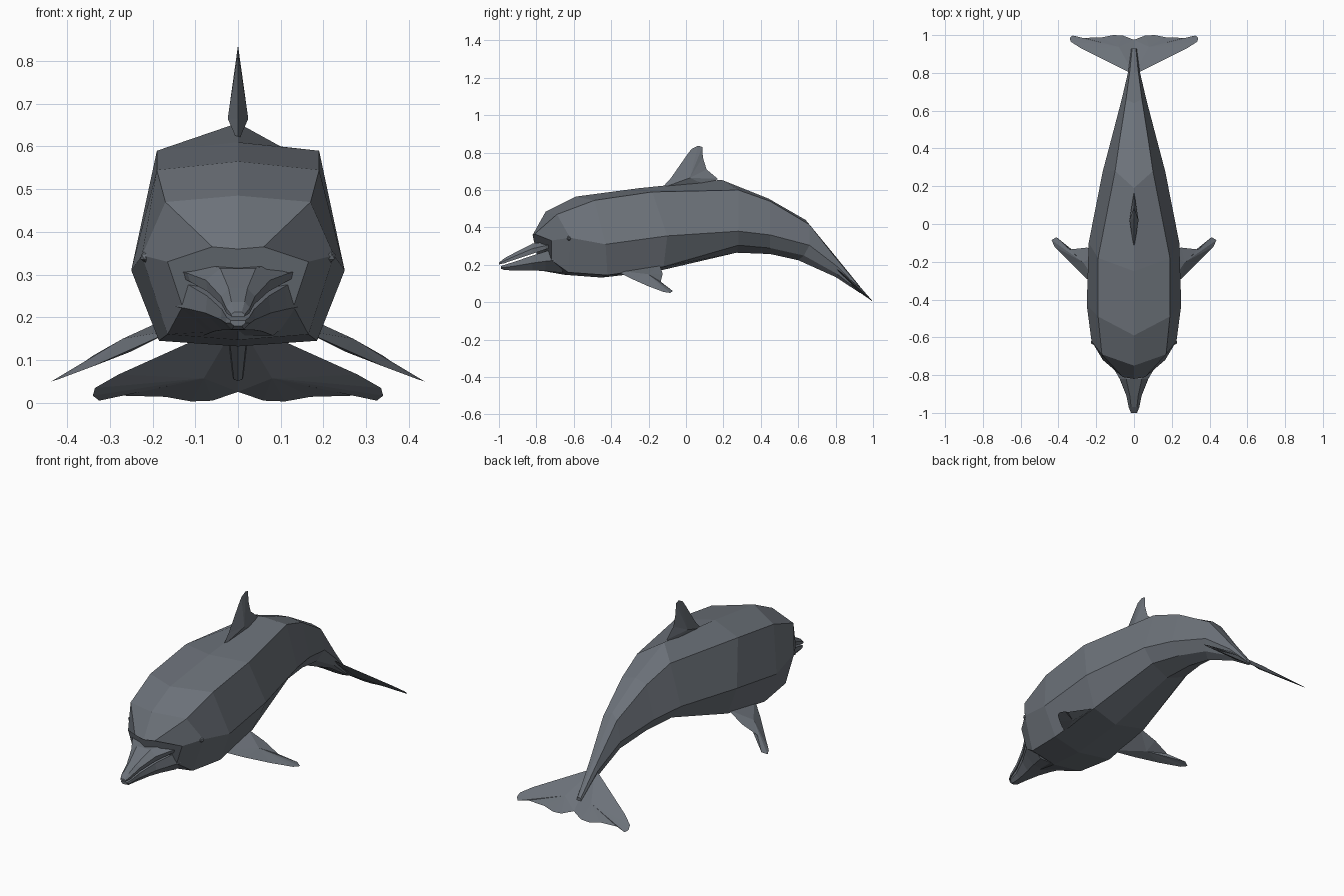
import bpy
import bmesh
from mathutils import Vector

cube = bpy.data.objects.get("Cube")
if cube:
    bpy.data.objects.remove(cube, do_unlink=True)

# One slate grey skin colour
GREY = (0.15, 0.168, 0.193, 1.0)
skin = bpy.data.materials.new("slate grey skin")
skin.use_nodes = True
skin.diffuse_color = GREY
shader = skin.node_tree.nodes["Principled BSDF"]
shader.inputs["Base Color"].default_value = GREY
shader.inputs["Roughness"].default_value = 0.7


def finish(name, bm):
    """Turn a bmesh into a named object with outward normals."""
    bmesh.ops.recalc_face_normals(bm, faces=bm.faces[:])
    mesh = bpy.data.meshes.new(name)
    bm.to_mesh(mesh)
    bm.free()
    mesh.materials.append(skin)
    obj = bpy.data.objects.new(name, mesh)
    bpy.context.scene.collection.objects.link(obj)
    return obj


def flip(point):
    return (-point[0], point[1], point[2])


def loft(name, rings):
    """Skin a series of closed rings and cap both ends."""
    bm = bmesh.new()
    loops = [[bm.verts.new(p) for p in ring] for ring in rings]
    count = len(loops[0])
    for a, b in zip(loops, loops[1:]):
        for i in range(count):
            j = (i + 1) % count
            bm.faces.new((a[i], a[j], b[j], b[i]))
    bm.faces.new(loops[0])
    bm.faces.new(loops[-1])
    return finish(name, bm)


def fin(name, outline, centre, thickness):
    """Thin lens shaped blade: an outline fanned to a raised centre on each side."""
    bm = bmesh.new()
    edge = [bm.verts.new(p) for p in outline]
    mid = Vector(centre)
    normal = Vector()
    for p, q in zip(outline, outline[1:] + outline[:1]):
        normal += (Vector(p) - mid).cross(Vector(q) - mid)
    normal.normalize()
    for side in (-1, 1):
        peak = bm.verts.new(mid + normal * thickness * side)
        for i, v in enumerate(edge):
            bm.faces.new((v, edge[(i + 1) % len(edge)], peak))
    return finish(name, bm)


# Body: long edge lines running from forehead to tail
spine = [(0, -.82, .36), (0, -.75, .485), (0, -.59, .565), (0, -.25, .61), (0, .19, .655),
         (0, .44, .555), (0, .64, .44), (0, .8, .245), (0, .93, .085)]
shoulder = [(.06, -.81, .365), (.17, -.69, .47), (.19, -.49, .545), (.19, -.18, .59),
            (.1, .28, .6), (.075, .45, .54), (.042, .66, .415), (.022, .81, .225), (.01, .93, .08)]
flank = [(.165, -.72, .33), (.225, -.62, .345), (.25, -.43, .31), (.24, -.1, .355),
         (.165, .28, .38), (.12, .45, .36), (.065, .66, .305), (.03, .81, .19), (.014, .93, .07)]
underside = [(.13, -.72, .225), (.165, -.63, .16), (.185, -.42, .145), (.17, -.12, .19),
             (.11, .28, .305), (.075, .45, .29), (.04, .63, .25), (.02, .81, .15), (.01, .93, .055)]
belly = [(0, -.78, .17), (0, -.65, .147), (0, -.45, .132), (0, -.15, .167), (0, .27, .265),
         (0, .45, .258), (0, .6, .225), (0, .8, .135), (0, .93, .05)]
rings = []
for top, a, b, c, low in zip(spine, shoulder, flank, underside, belly):
    rings.append([top, a, b, c, low, flip(c), flip(b), flip(a)])
loft("body", rings)


def jaw(name, sections, top_ratio, low_ratio):
    """Tapering beak half from (y, half width, bottom z, top z) sections."""
    loft(name, [[(w * top_ratio, y, t), (w, y, (lo + t) / 2), (w * low_ratio, y, lo),
                 (-w * low_ratio, y, lo), (-w, y, (lo + t) / 2), (-w * top_ratio, y, t)]
                for y, w, lo, t in sections])


# Beak, slightly open
jaw("upper_jaw", [(-.68, .17, .307, .325), (-.75, .118, .283, .323), (-.82, .075, .26, .314),
                  (-.91, .04, .23, .268), (-.97, .028, .209, .236), (-1, .016, .202, .212)],
    .55, .95)
jaw("lower_jaw", [(-.66, .165, .157, .3), (-.75, .115, .167, .272), (-.82, .076, .17, .25),
                  (-.91, .04, .17, .219), (-.97, .028, .172, .2), (-.99, .018, .18, .193)],
    .95, .5)

# Dorsal fin
fin("dorsal_fin", [(0, -.13, .61), (0, -.08, .665), (0, 0, .78), (0, .03, .82), (0, .065, .837),
                   (0, .088, .83), (0, .09, .775), (0, .11, .71), (0, .17, .66), (0, .12, .62)],
    (0, .02, .665), .024)

# Paired parts: pectoral fins, tail flukes and eyes
pectoral = [(.15, -.38, .17), (.25, -.29, .125), (.34, -.2, .085), (.42, -.12, .055),
            (.437, -.085, .05), (.41, -.07, .06), (.34, -.135, .11), (.25, -.125, .152),
            (.16, -.14, .2)]
fluke_plan = [(0, .79), (.05, .815), (.15, .865), (.28, .93), (.335, .965), (.34, .985),
              (.325, .998), (.27, .985), (.17, .988), (.11, 1), (.06, .998), (0, .975)]
fluke = [(x, y, (1 - y) * .9 + .003) for x, y in fluke_plan]

for label, mirror in (("left", False), ("right", True)):
    place = flip if mirror else tuple
    fin(label + "_pectoral_fin", [place(p) for p in pectoral], place((.26, -.2, .135)), .018)
    fin(label + "_fluke", [place(p) for p in fluke], place((.08, .93, .066)), .012)
    bm = bmesh.new()
    bmesh.ops.create_icosphere(bm, subdivisions=1, radius=.014)
    bmesh.ops.translate(bm, verts=bm.verts[:], vec=place((.216, -.625, .342)))
    finish(label + "_eye", bm)
